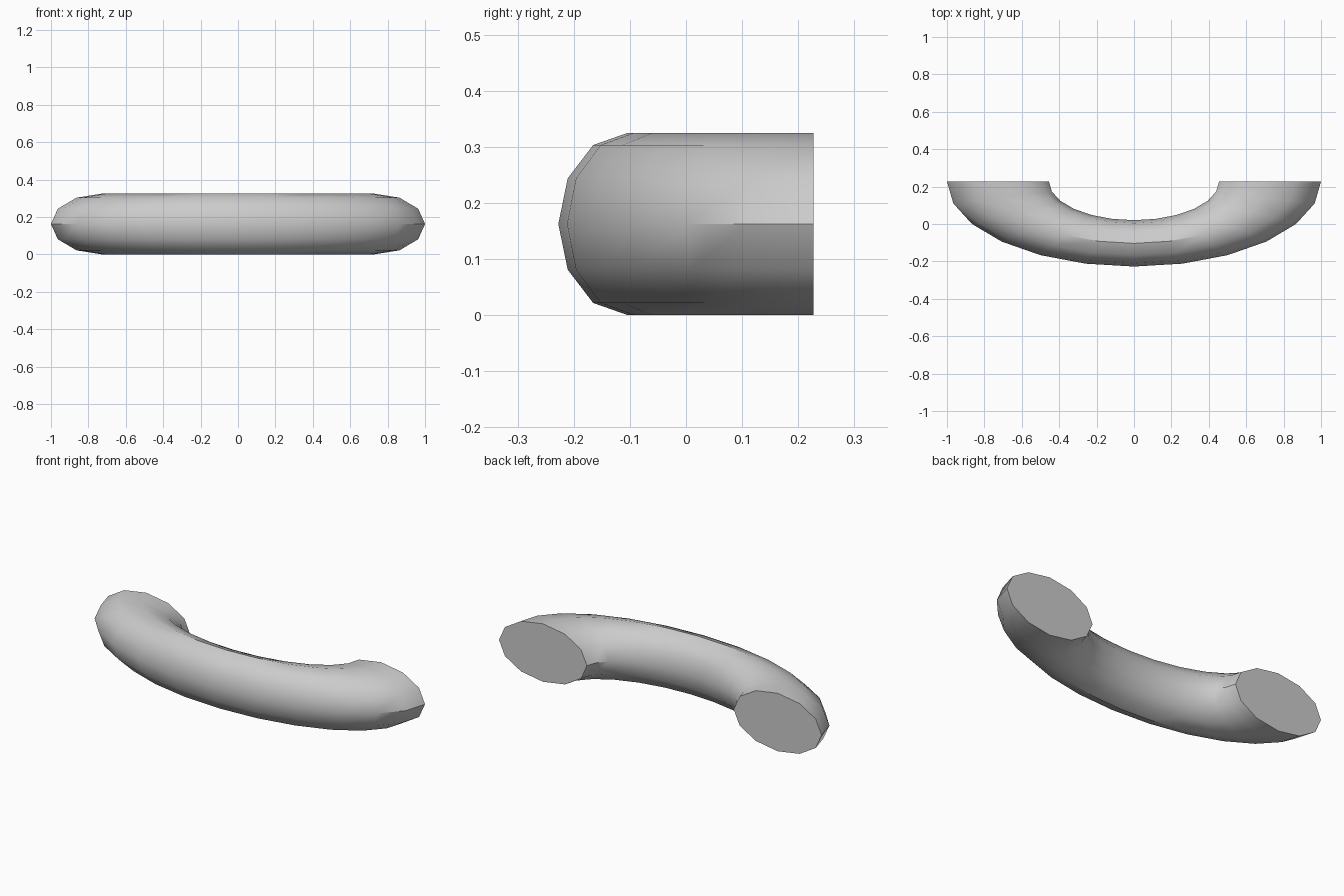
import bpy, bmesh
from math import sin, cos, pi, radians

if "Cube" in bpy.data.objects:
    bpy.data.objects.remove(bpy.data.objects["Cube"])

# Squashed half ring: 12 steps along the arc, 12-sided section
STEPS, SIDES = 12, 12
OUTER, TUBE, HALF_HEIGHT = 1.0, 0.2725, 0.1625
DEPTH = 0.455
CENTRE = OUTER - TUBE

bm = bmesh.new()
rings = []
for i in range(STEPS + 1):
    a = pi + pi * i / STEPS
    ring = []
    for j in range(SIDES):
        t = 2 * pi * j / SIDES
        r = CENTRE + TUBE * cos(t)
        ring.append(bm.verts.new((r * cos(a), DEPTH / 2 + DEPTH * r * sin(a),
                                  HALF_HEIGHT * (1 + sin(t)))))
    rings.append(ring)

# Tube walls
for p, q in zip(rings, rings[1:]):
    for j in range(SIDES):
        k = (j + 1) % SIDES
        bm.faces.new((p[j], q[j], q[k], p[k]))

# Flat end caps
bm.faces.new(rings[0])
bm.faces.new(rings[-1])
bmesh.ops.recalc_face_normals(bm, faces=bm.faces)

mesh = bpy.data.meshes.new("curved_handle")
bm.to_mesh(mesh)
bm.free()
handle = bpy.data.objects.new("curved_handle", mesh)
bpy.context.collection.objects.link(handle)
bpy.context.view_layer.objects.active = handle
handle.select_set(True)
bpy.ops.object.shade_smooth_by_angle(angle=radians(35))
